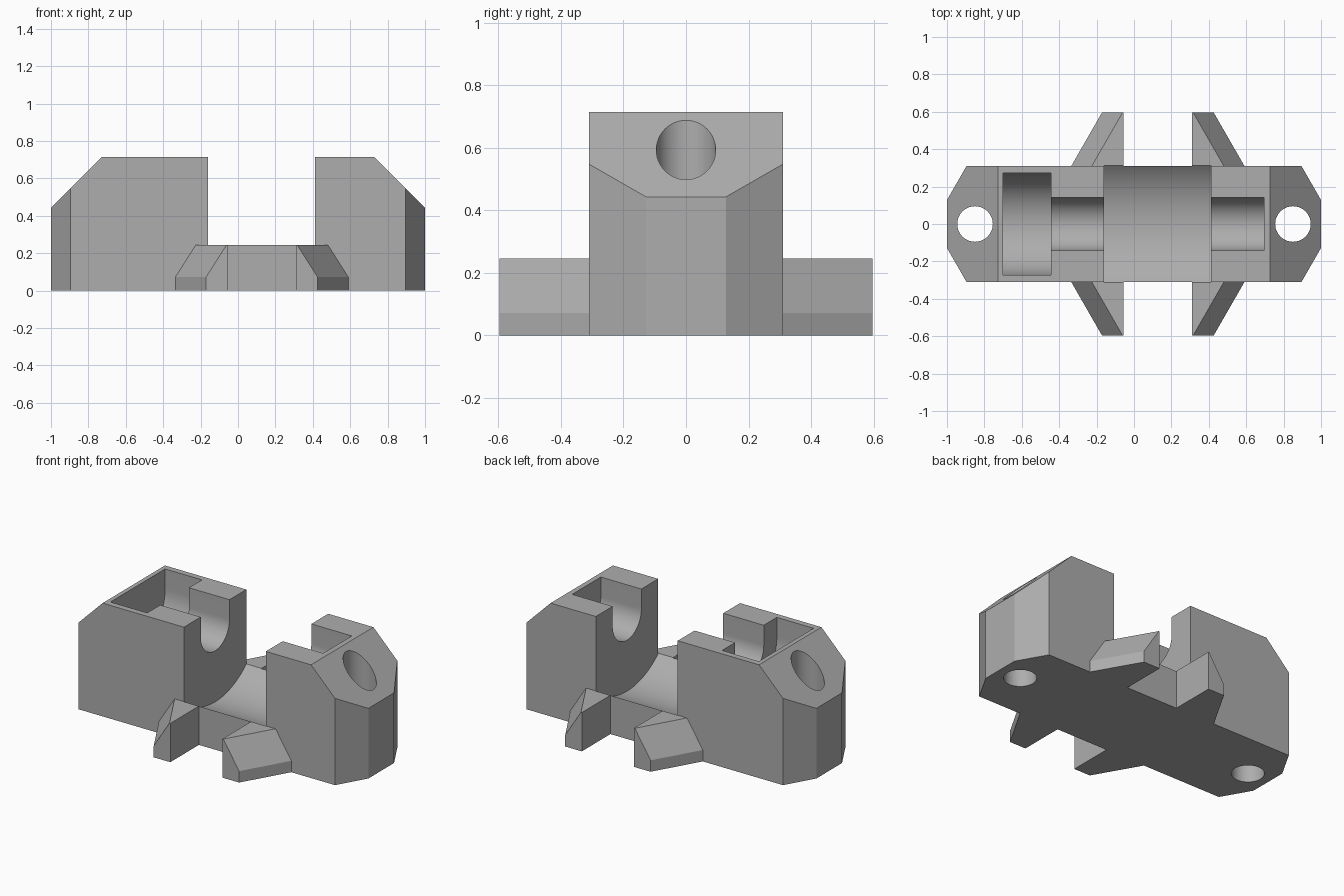
import bpy, bmesh, math
from mathutils import Vector

cube = bpy.data.objects.get("Cube")
if cube:
    bpy.data.objects.remove(cube, do_unlink=True)

grey = bpy.data.materials.new("Plain grey")
grey.use_nodes = True
colour = (0.42, 0.42, 0.42, 1)
grey.diffuse_color = colour
grey.node_tree.nodes["Principled BSDF"].inputs["Base Color"].default_value = colour


def loft(name, start, end):
    """Closed solid between two matching outlines."""
    bm = bmesh.new()
    a = [bm.verts.new(p) for p in start]
    b = [bm.verts.new(p) for p in end]
    bm.faces.new(a)
    bm.faces.new(b)
    for i in range(len(a)):
        j = (i + 1) % len(a)
        bm.faces.new((a[i], a[j], b[j], b[i]))
    bmesh.ops.recalc_face_normals(bm, faces=bm.faces)
    mesh = bpy.data.meshes.new(name)
    bm.to_mesh(mesh)
    bm.free()
    mesh.materials.append(grey)
    obj = bpy.data.objects.new(name, mesh)
    bpy.context.collection.objects.link(obj)
    return obj


def combine(target, other, operation):
    """Apply a boolean and discard the helper."""
    mod = target.modifiers.new("Boolean", "BOOLEAN")
    mod.operation = operation
    mod.solver = "EXACT"
    mod.object = other
    bpy.context.view_layer.objects.active = target
    bpy.ops.object.modifier_apply(modifier=mod.name)
    bpy.data.objects.remove(other, do_unlink=True)


HALF, HEIGHT, AXIS = 0.311, 0.715, 0.59

# Main block with clipped corners in plan
plan = [(sx * x, sy * y) for sx, sy, pts in (
    (1, -1, ((0.895, HALF), (1, 0.128))), (1, 1, ((1, 0.128), (0.895, HALF))),
    (-1, 1, ((0.895, HALF), (1, 0.128))), (-1, -1, ((1, 0.128), (0.895, HALF))))
    for x, y in pts]
body = loft("cradle_body", [(x, y, 0) for x, y in plan], [(x, y, HEIGHT) for x, y in plan])

# Sloping ends
bm = bmesh.new()
bm.from_mesh(body.data)
for side in (-1, 1):
    geom = bm.verts[:] + bm.edges[:] + bm.faces[:]
    cut = bmesh.ops.bisect_plane(bm, geom=geom, plane_co=Vector((side * 0.728, 0, HEIGHT)),
                                 plane_no=Vector((side, 0, 1)), clear_outer=True)
    rim = [e for e in cut["geom_cut"] if isinstance(e, bmesh.types.BMEdge)]
    bmesh.ops.holes_fill(bm, edges=rim, sides=0)
bmesh.ops.recalc_face_normals(bm, faces=bm.faces)
bm.to_mesh(body.data)
bm.free()

# Four slanted feet, mirrored about the foot centre line
MIDDLE = 0.1275
for sx in (-1, 1):
    for sy in (-1, 1):
        def section(y):
            shift = (y - HALF) * 0.575
            shape = ((0.1825, 0), (0.4625 - shift, 0), (0.4625 - shift, 0.072),
                     (0.3525 - shift, 0.245), (0.1825, 0.245))
            return [(MIDDLE + sx * d, sy * y, z) for d, z in shape]
        combine(body, loft("foot", section(0.295), section(0.597)), "UNION")


# Round-bottomed channels along the length
def channel(x0, x1, radius, steps=48):
    outline = [(radius, 1.2)]
    outline += [(radius * math.cos(t), AXIS - radius * math.sin(t))
                for t in (math.pi * i / steps for i in range(steps + 1))]
    outline.append((-radius, 1.2))
    cutter = loft("channel", [(x0, y, z) for y, z in outline], [(x1, y, z) for y, z in outline])
    combine(body, cutter, "DIFFERENCE")


channel(-0.16, 0.412, 0.4655, 96)    # wide central cradle
channel(-0.445, -0.14, 0.143)        # left-hand slot
channel(-0.70, -0.443, 0.273)        # deep end pocket
channel(0.40, 0.695, 0.143)          # right-hand slot

# Vertical bolt holes
for side in (-1, 1):
    ring = [(side * 0.85 + 0.095 * math.cos(t), 0.095 * math.sin(t))
            for t in (math.tau * i / 48 for i in range(48))]
    hole = loft("bolt_hole", [(x, y, -0.1) for x, y in ring], [(x, y, 1) for x, y in ring])
    combine(body, hole, "DIFFERENCE")

bpy.ops.object.select_all(action="DESELECT")
body.select_set(True)
bpy.context.view_layer.objects.active = body
bpy.ops.object.shade_smooth_by_angle(angle=math.radians(25))
